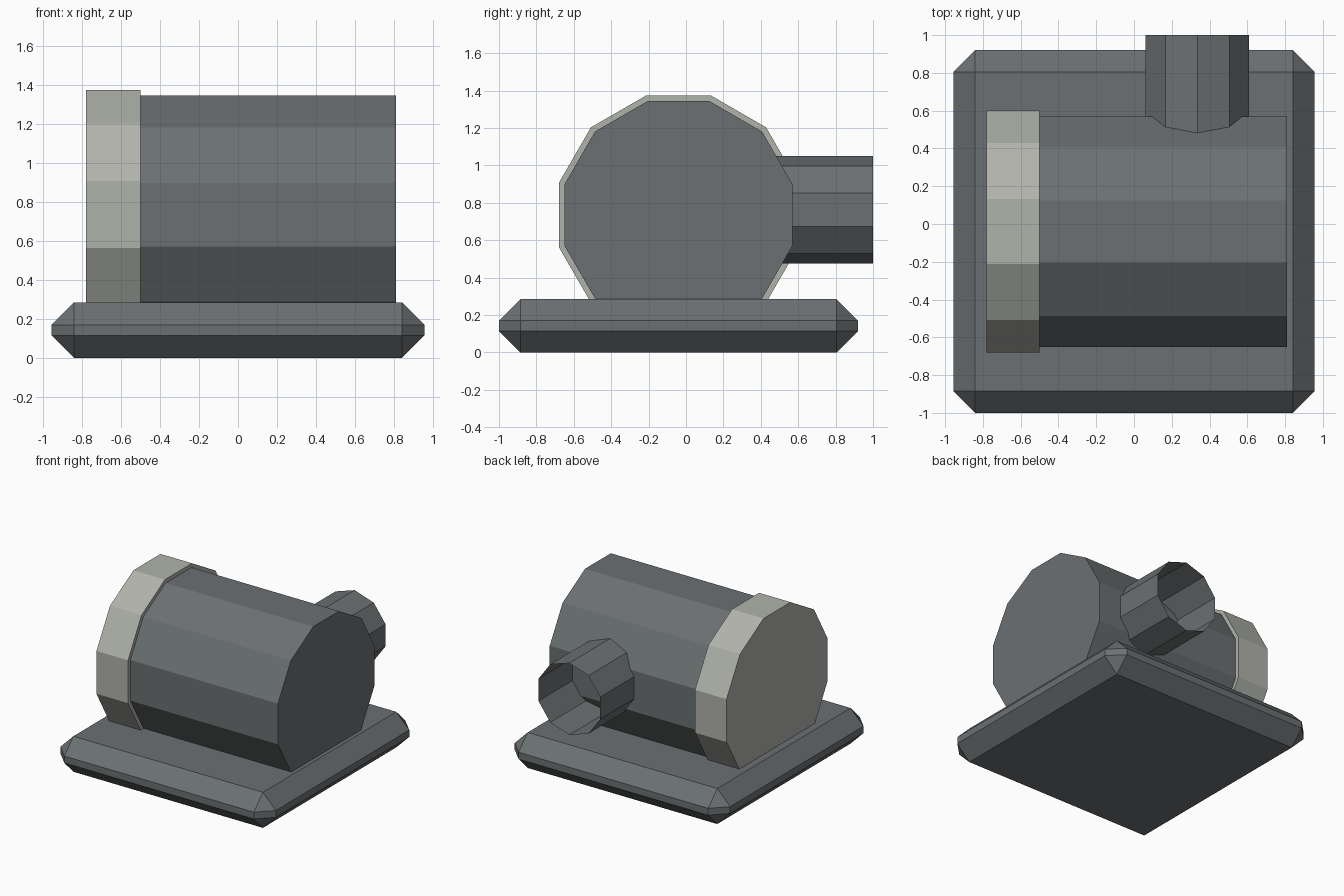
import bpy
import math
from mathutils import Matrix

cube = bpy.data.objects.get("Cube")
if cube:
    bpy.data.objects.remove(cube, do_unlink=True)


def make_material(name, rgb):
    mat = bpy.data.materials.new(name)
    mat.use_nodes = True
    mat.diffuse_color = (*rgb, 1)
    mat.node_tree.nodes["Principled BSDF"].inputs["Base Color"].default_value = (*rgb, 1)
    return mat


dark_grey = make_material("dark grey metal", (0.147, 0.162, 0.168))
pale_grey = make_material("pale grey metal", (0.434, 0.448, 0.407))

CENTRE_Y = -0.04
BARREL_Z = 0.735


def finish(name, mat):
    obj = bpy.context.object
    obj.name = obj.data.name = name
    obj.data.materials.append(mat)
    return obj


def drum(name, x0, x1, apothem, mat):
    """Twelve-sided drum along x with a flat facet on top."""
    bpy.ops.mesh.primitive_cylinder_add(
        vertices=12, radius=apothem / math.cos(math.pi / 12), depth=x1 - x0)
    obj = finish(name, mat)
    obj.data.transform(Matrix.Rotation(math.pi / 2, 4, 'Y')
                       @ Matrix.Rotation(math.pi / 12, 4, 'Z'))
    obj.location = ((x0 + x1) / 2, CENTRE_Y, BARREL_Z)
    return obj


# Chamfered base plate
bpy.ops.mesh.primitive_cube_add(size=1, location=(0, CENTRE_Y, 0.1425))
base = finish("base_plate", dark_grey)
base.data.transform(Matrix.Diagonal((1.912, 1.92, 0.285, 1)))
chamfer = base.modifiers.new("chamfer", 'BEVEL')
chamfer.width = 0.115
chamfer.segments = 1

# Motor barrel and its end cap
drum("motor_barrel", -0.7, 0.81, 0.61, dark_grey)
drum("end_cap", -0.78, -0.5, 0.64, pale_grey)

# Open outlet pipe at the back, a corner pointing up
bpy.ops.mesh.primitive_cylinder_add(
    vertices=10, radius=0.288, depth=0.6, end_fill_type='NOTHING')
pipe = finish("outlet_pipe", dark_grey)
pipe.data.transform(Matrix.Rotation(-math.pi / 2, 4, 'X'))
pipe.location = (0.335, 0.7, 0.763)
